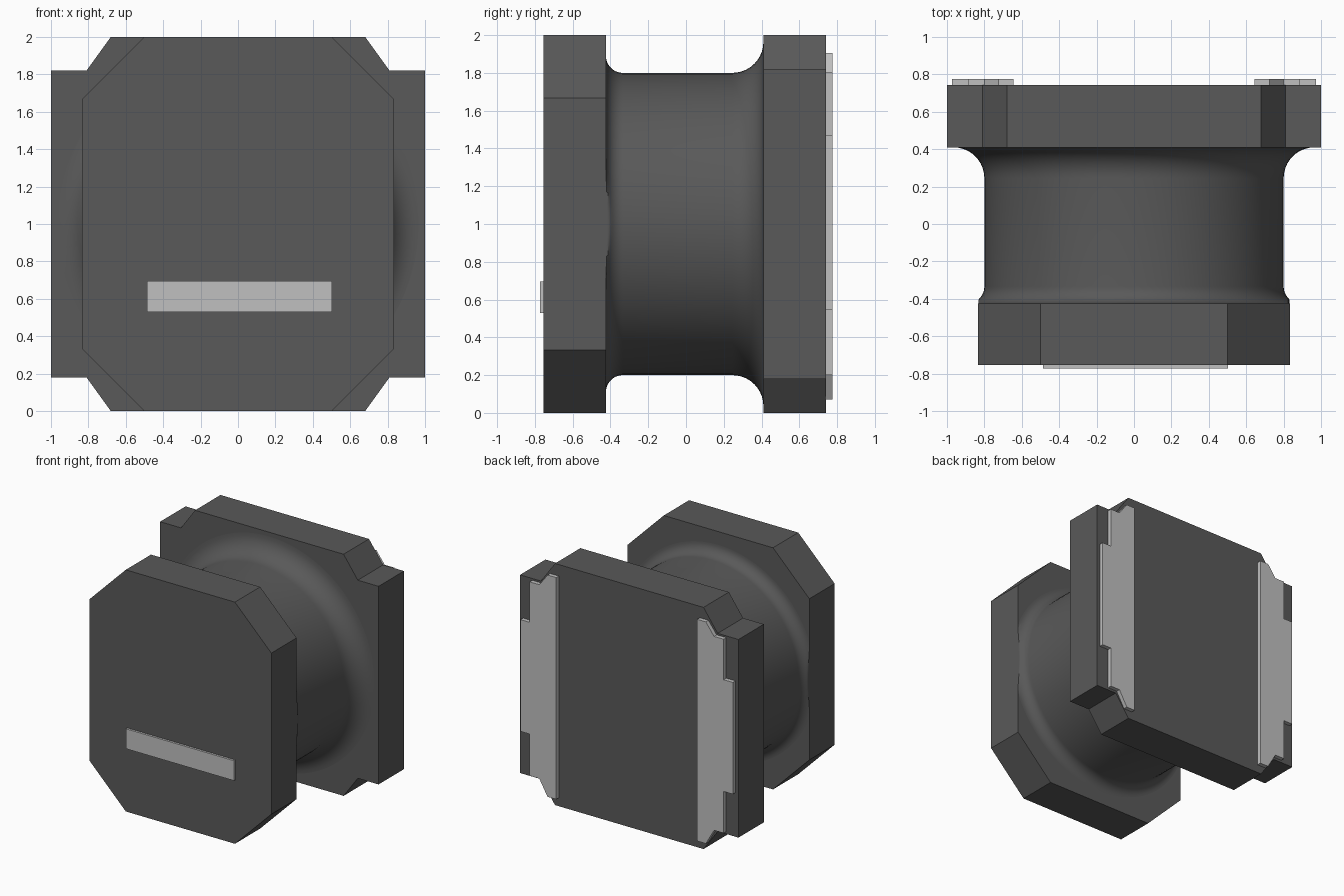
import bpy, bmesh, math

if "Cube" in bpy.data.objects:
    bpy.data.objects.remove(bpy.data.objects["Cube"], do_unlink=True)

CZ = 1.0  # height of the drum axis


def material(name, v):
    m = bpy.data.materials.new(name)
    m.use_nodes = True
    m.diffuse_color = (v, v, v, 1)
    m.node_tree.nodes["Principled BSDF"].inputs["Base Color"].default_value = (v, v, v, 1)
    return m


DARK = material("dark grey ferrite", 0.10)
LIGHT = material("light grey metal", 0.53)


def finish(name, bm, mat):
    bmesh.ops.recalc_face_normals(bm, faces=bm.faces)
    me = bpy.data.meshes.new(name)
    bm.to_mesh(me)
    bm.free()
    me.materials.append(mat)
    ob = bpy.data.objects.new(name, me)
    bpy.context.collection.objects.link(ob)
    return ob


def plate(name, outline, y0, y1, mat):
    """Extrude an (x, z) outline from y0 to y1."""
    bm = bmesh.new()
    face = bm.faces.new([bm.verts.new((x, y0, z)) for x, z in outline])
    ext = bmesh.ops.extrude_face_region(bm, geom=[face])
    verts = [e for e in ext["geom"] if isinstance(e, bmesh.types.BMVert)]
    bmesh.ops.translate(bm, verts=verts, vec=(0, y1 - y0, 0))
    return finish(name, bm, mat)


def four_way(quarter):
    """Mirror a quarter outline (x > 0, z offset > 0, from side to top) around the axis."""
    half = quarter + [(-x, z) for x, z in reversed(quarter)]
    return [(x, CZ + z) for x, z in half + [(-x, -z) for x, z in half]]


# Flanges: chamfered front, notched back
FRONT_IN, BACK_IN = -0.424, 0.41
plate("front_flange", four_way([(0.833, 0.667), (0.5, 1.0)]), -0.754, FRONT_IN, DARK)
plate("back_flange", four_way([(1.0, 0.82), (0.81, 0.82), (0.68, 1.0)]), BACK_IN, 0.742, DARK)

# Drum: lathed profile with a concave fillet at each flange
R, RF, RB, STEPS, SEG = 0.8, 0.09, 0.165, 10, 96
angles = [math.pi / 2 * i / STEPS for i in range(STEPS + 1)]
profile = [(R + RF, FRONT_IN - 0.01)]
profile += [(R + RF - RF * math.sin(a), FRONT_IN + RF - RF * math.cos(a)) for a in angles]
profile += [(R + RB - RB * math.cos(a), BACK_IN - RB + RB * math.sin(a)) for a in angles]
profile += [(R + RB, BACK_IN + 0.01)]

bm = bmesh.new()
rings = []
for r, y in profile:
    ring = []
    for i in range(SEG):
        t = 2 * math.pi * i / SEG
        x = r * math.cos(t)
        if y < 0:  # front fillet is trimmed flush with the flange sides
            x = max(-0.832, min(0.832, x))
        ring.append(bm.verts.new((x, y, CZ + r * math.sin(t))))
    rings.append(ring)
for a, b in zip(rings, rings[1:]):
    for i in range(SEG):
        j = (i + 1) % SEG
        bm.faces.new((a[i], a[j], b[j], b[i]))
bm.faces.new(rings[0])
bm.faces.new(rings[-1])
drum = finish("drum_core", bm, DARK)
bpy.ops.object.select_all(action="DESELECT")
drum.select_set(True)
bpy.context.view_layer.objects.active = drum
bpy.ops.object.shade_smooth_by_angle(angle=math.radians(40))

# Stepped terminal pads on the back, one per side
pad = [(0.645, 0.07), (0.725, 0.07), (0.80, 0.20), (0.888, 0.20), (0.888, 0.545),
       (0.972, 0.545), (0.972, 1.47), (0.888, 1.47), (0.888, 1.805), (0.80, 1.805),
       (0.725, 1.905), (0.645, 1.905)]
for side, s in (("left", 1), ("right", -1)):
    plate(side + "_terminal_pad", [(s * x, z) for x, z in pad], 0.742, 0.776, LIGHT)

# Marking bar on the front
plate("front_marking_bar", [(-0.487, 0.53), (0.503, 0.53), (0.503, 0.695), (-0.487, 0.695)],
      -0.754, -0.772, LIGHT)
